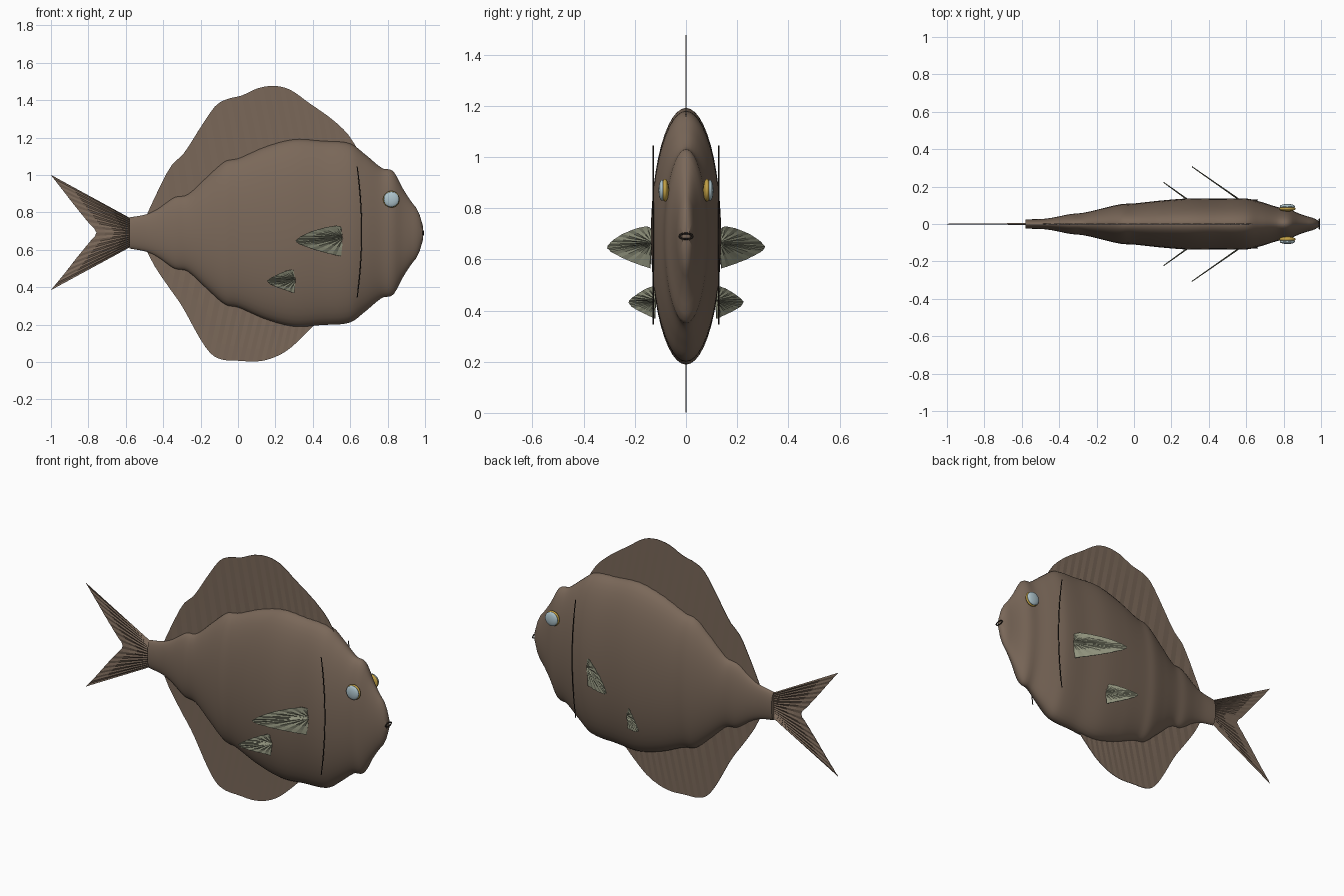
import bpy, bmesh, math
from mathutils import Vector

if "Cube" in bpy.data.objects:
    bpy.data.objects.remove(bpy.data.objects["Cube"])


def material(name, rgb):
    m = bpy.data.materials.new(name)
    m.diffuse_color = (*rgb, 1)
    m.use_nodes = True
    m.node_tree.nodes["Principled BSDF"].inputs["Base Color"].default_value = m.diffuse_color
    return m


BROWN = material("brown skin", (0.195, 0.138, 0.1))
GREEN = material("grey green fin", (0.28, 0.29, 0.205))
GOLD = material("gold eye rim", (0.55, 0.36, 0.06))
PALE = material("pale blue eye", (0.42, 0.55, 0.6))
DARK = material("dark line", (0.02, 0.015, 0.012))
MID = 0.69


def spline(pts, x):
    """Smooth curve through (x, value) points sorted by x."""
    def slope(i):
        a, b = pts[max(i - 1, 0)], pts[min(i + 1, len(pts) - 1)]
        return (b[1] - a[1]) / (b[0] - a[0])
    x = min(max(x, pts[0][0]), pts[-1][0])
    i = max(k for k in range(len(pts) - 1) if pts[k][0] <= x)
    h = pts[i + 1][0] - pts[i][0]
    t = (x - pts[i][0]) / h
    return ((2*t**3 - 3*t**2 + 1) * pts[i][1] + (t**3 - 2*t**2 + t) * h * slope(i)
            + (3*t**2 - 2*t**3) * pts[i + 1][1] + (t**3 - t**2) * h * slope(i + 1))


def finish(name, bm, mat, smooth=None):
    bmesh.ops.recalc_face_normals(bm, faces=bm.faces)
    me = bpy.data.meshes.new(name)
    bm.to_mesh(me)
    bm.free()
    ob = bpy.data.objects.new(name, me)
    bpy.context.collection.objects.link(ob)
    me.materials.append(mat)
    if smooth:
        bpy.ops.object.select_all(action='DESELECT')
        ob.select_set(True)
        bpy.context.view_layer.objects.active = ob
        bpy.ops.object.shade_smooth_by_angle(angle=math.radians(smooth))
    return ob


# Body: elliptical rings lofted along x (x, half height, half width)
BODY = [(-0.58, 0.083, 0.025), (-0.49, 0.1, 0.027), (-0.43, 0.128, 0.035), (-0.34, 0.19, 0.053),
        (-0.27, 0.205, 0.06), (-0.17, 0.295, 0.083), (-0.07, 0.382, 0.106), (0.0, 0.398, 0.11),
        (0.15, 0.462, 0.126), (0.3, 0.5, 0.137), (0.45, 0.492, 0.135), (0.6, 0.478, 0.136),
        (0.68, 0.42, 0.118), (0.77, 0.347, 0.09), (0.83, 0.33, 0.079), (0.88, 0.24, 0.057),
        (0.93, 0.162, 0.04), (0.95, 0.14, 0.035), (0.975, 0.088, 0.024), (0.988, 0.04, 0.015)]
HEIGHT = [(p[0], p[1]) for p in BODY]
WIDTH = [(p[0], p[2]) for p in BODY]
bm = bmesh.new()
rings, N = [], 48
for i in range(91):
    x = -0.58 + 1.568 * i / 90
    h, w = spline(HEIGHT, x), spline(WIDTH, x)
    rings.append([bm.verts.new((x, w * math.sin(a), MID + h * math.cos(a)))
                  for a in (2 * math.pi * k / N for k in range(N))])
for a, b in zip(rings, rings[1:]):
    for k in range(N):
        bm.faces.new((a[k], a[(k + 1) % N], b[(k + 1) % N], b[k]))
bm.faces.new(rings[0])
bm.faces.new(rings[-1])
finish("body", bm, BROWN, 50)


def fin(name, roots, tips, side, pleat, mat):
    """Pleated thin sheet between two rows of points; side is the sheet normal."""
    bm = bmesh.new()
    steps = 4
    rows = []
    for i, (r, t) in enumerate(zip(roots, tips)):
        off = Vector(side).normalized() * pleat * (1 if i % 2 else -1)
        rows.append([bm.verts.new(Vector(r).lerp(Vector(t), s / steps) + off * (1 - 0.6 * s / steps))
                     for s in range(steps + 1)])
    for a, b in zip(rows, rows[1:]):
        for s in range(steps):
            bm.faces.new((a[s], b[s], b[s + 1], a[s + 1]))
    ob = finish(name, bm, mat)
    sol = ob.modifiers.new("thickness", 'SOLIDIFY')
    sol.thickness, sol.offset = 0.003, 0
    return ob


# Long fins along the back and belly
DORSAL = [(-0.495, 0.77), (-0.45, 0.87), (-0.36, 1.045), (-0.29, 1.115), (-0.2, 1.255), (-0.12, 1.37),
          (-0.06, 1.405), (0.02, 1.425), (0.11, 1.465), (0.2, 1.476), (0.28, 1.455), (0.38, 1.385),
          (0.5, 1.3), (0.59, 1.215), (0.65, 1.12)]
ANAL = [(-0.495, 0.61), (-0.45, 0.52), (-0.37, 0.4), (-0.3, 0.3), (-0.2, 0.12), (-0.14, 0.04),
        (-0.08, 0.012), (0.0, 0.007), (0.1, 0.003), (0.18, 0.02), (0.26, 0.06), (0.33, 0.12), (0.42, 0.21)]
for name, edge, sign in (("dorsal_fin", DORSAL, 1), ("anal_fin", ANAL, -1)):
    roots, tips, n = [], [], 40
    for i in range(n + 1):
        t = i / n
        x = edge[0][0] + t * (edge[-1][0] - edge[0][0])
        rx = x + 0.07 * math.sin(math.pi * t)
        tips.append((x, 0, spline(edge, x)))
        roots.append((rx, 0, MID + sign * (spline(HEIGHT, rx) - 0.04)))
    fin(name, roots, tips, (0, 1, 0), 0.0012, BROWN)

# Forked tail fin
FORK = [(0.385, -1.0), (0.47, -0.93), (0.56, -0.86), (0.64, -0.795), (0.692, -0.757),
        (0.74, -0.795), (0.82, -0.86), (0.91, -0.93), (1.0, -1.0)]
roots, tips = [], []
for i in range(33):
    t = i / 32
    z = 0.385 + 0.615 * t
    roots.append((-0.565, 0, 0.622 + 0.14 * t))
    tips.append((spline(FORK, z), 0, z))
fin("tail_fin", roots, tips, (0, 1, 0), 0.003, BROWN)


# Paired fins: fans swept outwards and back from the flank
def fan(name, base, reach, outline):
    for s, label in ((-1, "right"), (1, "left")):
        d = Vector((reach[0], s * reach[1], 0))
        b = Vector((base[0], s * base[1], base[2]))
        roots, tips = [], []
        for i in range(25):
            q = i / 24 * (len(outline) - 1)
            k = min(int(q), len(outline) - 2)
            u, z = Vector(outline[k]).lerp(Vector(outline[k + 1]), q - k)
            tips.append(b + d * u + Vector((0, 0, z)))
            roots.append(b + Vector((0, 0, 0.01 * (0.5 - i / 24))))
        fin(f"{name}_{label}", roots, tips, d.cross(Vector((0, 0, 1))), 0.003, GREEN)


fan("pectoral_fin", (0.56, 0.132, 0.665), (-0.255, 0.178),
    [(0, 0.05), (0.1, 0.065), (0.35, 0.056), (0.65, 0.034), (0.88, 0.007), (1, -0.018),
     (0.9, -0.036), (0.6, -0.064), (0.3, -0.085), (0.04, -0.1)])
fan("pelvic_fin", (0.305, 0.117, 0.44), (-0.15, 0.108),
    [(0, 0.04), (0.1, 0.055), (0.35, 0.046), (0.65, 0.026), (0.88, 0.008), (1, -0.007),
     (0.88, -0.025), (0.6, -0.043), (0.3, -0.058), (0.03, -0.072)])


# Eyes: gold rim with a pale lens on the outside
def ellipsoid(name, loc, size, mat):
    bm = bmesh.new()
    bmesh.ops.create_uvsphere(bm, u_segments=32, v_segments=16, radius=1)
    for v in bm.verts:
        v.co = Vector(loc) + Vector(v.co[i] * size[i] for i in range(3))
    finish(name, bm, mat, 60)


for s, label in ((-1, "right"), (1, "left")):
    ellipsoid(f"eye_rim_{label}", (0.82, s * 0.082, 0.87), (0.044, 0.015, 0.044), GOLD)
    ellipsoid(f"eye_lens_{label}", (0.82, s * 0.094, 0.87), (0.041, 0.013, 0.041), PALE)


# Thin tubes: gill slits and mouth
def tube(name, pts, radius, closed=False):
    cu = bpy.data.curves.new(name, 'CURVE')
    cu.dimensions = '3D'
    cu.bevel_depth, cu.bevel_resolution = radius, 2
    sp = cu.splines.new('POLY')
    sp.points.add(len(pts) - 1)
    for p, c in zip(sp.points, pts):
        p.co = (*c, 1)
    sp.use_cyclic_u = closed
    cu.materials.append(DARK)
    bpy.context.collection.objects.link(bpy.data.objects.new(name, cu))


for s, label in ((-1, "right"), (1, "left")):
    tube(f"gill_slit_{label}", [(0.637 + 0.024 * (1 - t * t), s * 0.1275, 0.695 + 0.35 * t)
                                for t in (k / 12 - 1 for k in range(25))], 0.0027)
tube("mouth", [(0.991, 0.026 * math.cos(a), 0.69 + 0.011 * math.sin(a))
               for a in (math.pi * k / 12 for k in range(24))], 0.0035, True)
